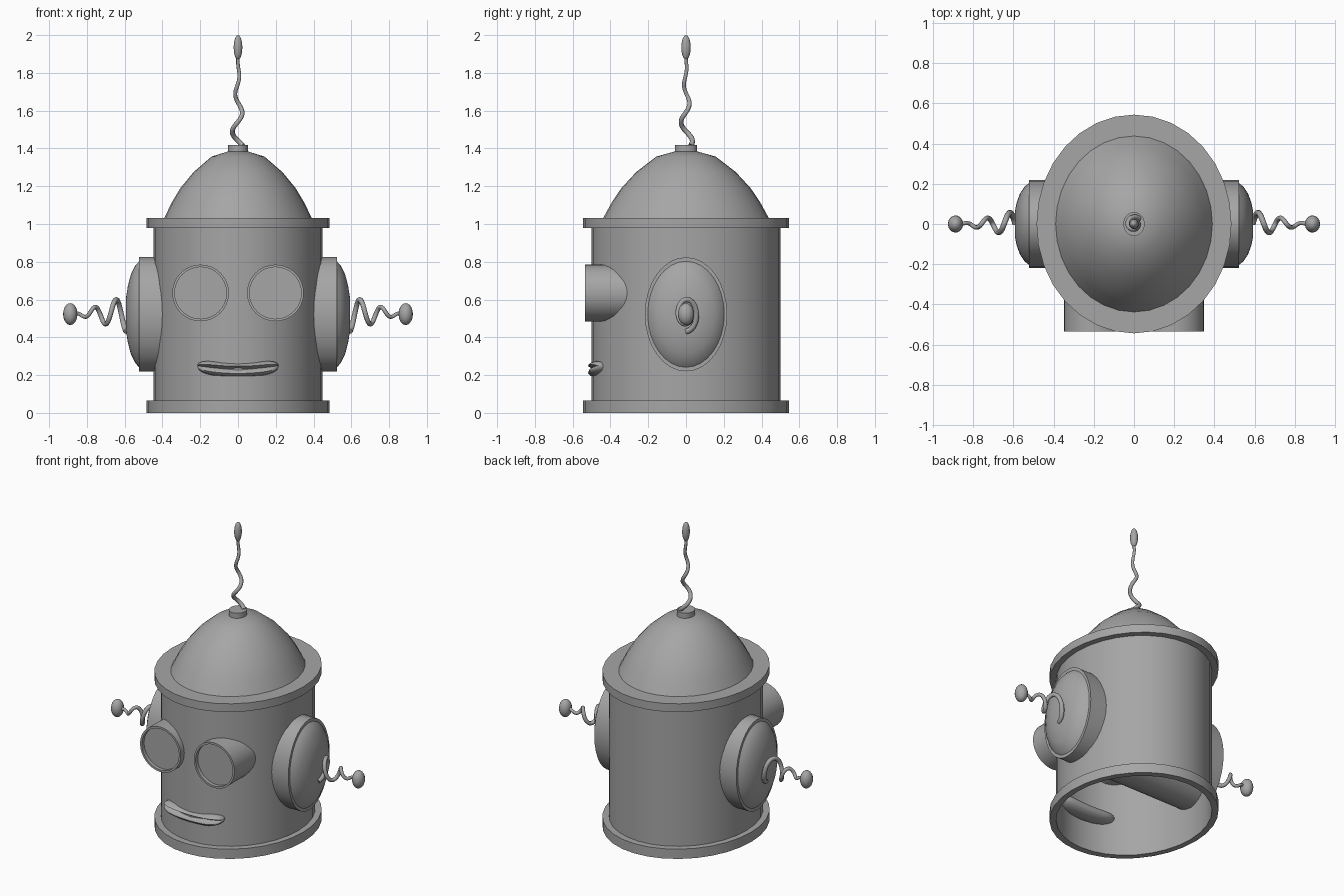
import bpy, bmesh, math
from mathutils import Matrix, Vector

if "Cube" in bpy.data.objects:
    bpy.data.objects.remove(bpy.data.objects["Cube"])

OVAL = 1.122  # depth of the body relative to its width

metal = bpy.data.materials.new("dark_metal")
metal.diffuse_color = (.38, .38, .38, 1)
metal.use_nodes = True
metal.node_tree.nodes["Principled BSDF"].inputs["Base Color"].default_value = metal.diffuse_color


def finish(name, bm, angle=35):
    bmesh.ops.remove_doubles(bm, verts=bm.verts, dist=1e-5)
    bmesh.ops.recalc_face_normals(bm, faces=bm.faces)
    me = bpy.data.meshes.new(name)
    bm.to_mesh(me)
    bm.free()
    for p in me.polygons:
        p.use_smooth = True
    me.set_sharp_from_angle(angle=math.radians(angle))
    me.materials.append(metal)
    ob = bpy.data.objects.new(name, me)
    bpy.context.collection.objects.link(ob)
    return ob


def loft(bm, rings):
    """Bridge rings of points with quads, each ring closed."""
    rows = [[bm.verts.new(p) for p in r] for r in rings]
    n = len(rows[0])
    for a, b in zip(rows, rows[1:]):
        for i in range(n):
            j = (i + 1) % n
            bm.faces.new((a[i], a[j], b[j], b[i]))
    return rows


def lathe(name, profile, sx=1, sy=1, matrix=Matrix(), segs=32, caps=(False, False), angle=35):
    """Revolve (radius, height) points about z with an oval section."""
    bm = bmesh.new()
    turn = [2 * math.pi * i / segs for i in range(segs)]
    rows = loft(bm, [[matrix @ Vector((r * sx * math.cos(a), r * sy * math.sin(a), h))
                      for a in turn] for r, h in profile])
    for cap, row in zip(caps, (rows[0], rows[-1])):
        if cap:
            bm.faces.new(row)
    return finish(name, bm, angle)


def ball(name, centre, radii):
    bm = bmesh.new()
    bmesh.ops.create_uvsphere(bm, u_segments=16, v_segments=10, radius=1,
                              matrix=Matrix.Translation(centre) @ Matrix.Diagonal((*radii, 1)))
    return finish(name, bm, 60)


def spring(name, point, steps, wire):
    """Coiled wire through point(t), t from 0 to 1."""
    cu = bpy.data.curves.new(name, 'CURVE')
    cu.dimensions = '3D'
    cu.bevel_depth = wire
    cu.bevel_resolution = 2
    cu.use_fill_caps = True
    cu.materials.append(metal)
    sp = cu.splines.new('POLY')
    sp.points.add(steps)
    for i, p in enumerate(sp.points):
        t = i / steps
        p.co = (*point(t), 1)
        p.radius = 1 - 0.35 * t
    ob = bpy.data.objects.new(name, cu)
    bpy.context.collection.objects.link(ob)


# body shell, open underneath
lathe("body", [(.447, 0), (.447, 1.0)], 1, OVAL)
lathe("lower_rim", [(.447, 0), (.485, 0), (.485, .065), (.447, .065)], 1, OVAL)
lathe("upper_rim", [(.447, .978), (.485, .978), (.485, 1.033), (.39, 1.033)], 1, OVAL)

# domed top and antenna socket
lathe("dome", [(.39, 1.033), (.35, 1.115), (.305, 1.19), (.235, 1.275), (.14, 1.357), (.05, 1.385)],
      1, OVAL, caps=(False, True))
lathe("antenna_socket", [(.053, 1.36), (.053, 1.418)], 1, OVAL, caps=(True, True))


# top antenna
def antenna_path(t):
    a = math.radians(45) + 2 * math.pi * 2.3 * t
    r = .036 * (1 - t)
    return r * math.cos(a), r * math.sin(a), 1.415 + .465 * t


spring("antenna_spring", antenna_path, 56, .014)
ball("antenna_tip", (0, 0, 1.935), (.023, .025, .065))

# ear drum runs right through the body
along_x = Matrix.Translation((0, 0, .522)) @ Matrix.Rotation(math.pi / 2, 4, 'Y')
lathe("ear_drum", [(1, -.523), (1, .523)], .302, .218, along_x, caps=(True, True))

for side, s in (("right", 1), ("left", -1)):
    # ear cap, coil and knob
    flip = Matrix.Diagonal((s, 1, 1, 1)) @ along_x
    lathe(side + "_ear_cap", [(.94, .52), (.86, .543), (.7, .567), (.5, .583), (.31, .592)],
          .302, .218, flip, caps=(False, True))

    def ear_path(t, s=s):
        a = 2 * math.pi * 2.4 * t
        r = 1 - t
        return s * (.59 + .27 * t), .062 * r * math.sin(a), .525 - .094 * r * math.cos(a)

    spring(side + "_ear_spring", ear_path, 60, .015)
    ball(side + "_ear_knob", (s * .888, 0, .523), (.038, .043, .058))

    # eye tube with a shallow recessed lens
    to_front = Matrix.Translation((s * .198, 0, .635)) @ Matrix.Rotation(math.pi / 2, 4, 'X')
    lathe(side + "_eye", [(.15, .27), (.15, .534), (.137, .534), (.137, .51)],
          1, 1, to_front, caps=(True, True))

# smiling mouth: rounded tube with a groove along the front
section = [(-.55, .1), (-.8, .3), (-1, .5), (-.8, .8), (-.3, 1), (.3, .95), (.8, .6), (1, 0),
           (.8, -.6), (.3, -.95), (-.3, -1), (-.8, -.85), (-1, -.5), (-.9, -.15)]
bm = bmesh.new()
rings = []
for i in range(25):
    u = -math.cos(math.pi * i / 24)
    k = max(.02, math.sqrt(max(0, 1 - abs(u) ** 6)))
    rings.append([(.215 * u, -.458 + .06 * k * y, .228 + .02 * u * u + .038 * k * z)
                  for y, z in section])
rows = loft(bm, rings)
bm.faces.new(rows[0])
bm.faces.new(rows[-1])
finish("mouth", bm, 60)
